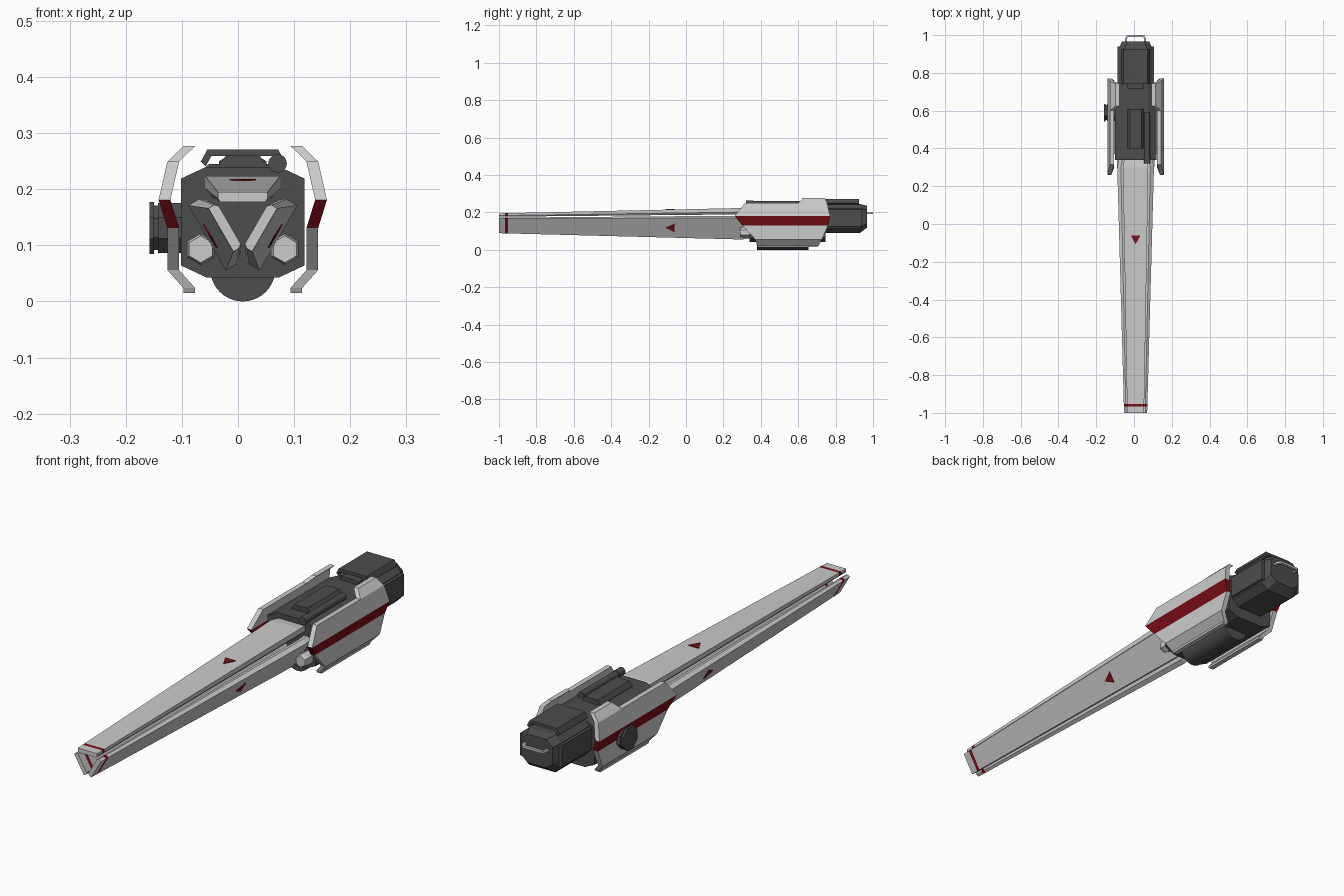
import bpy, bmesh, math
from mathutils import Matrix, Vector

if "Cube" in bpy.data.objects:
    bpy.data.objects.remove(bpy.data.objects["Cube"])

CX = 0.0085   # symmetry plane
AXIS_Z = 0.15  # barrel axis height


def material(name, r, g, b):
    m = bpy.data.materials.new(name)
    m.use_nodes = True
    m.diffuse_color = (r, g, b, 1)
    m.node_tree.nodes["Principled BSDF"].inputs["Base Color"].default_value = (r, g, b, 1)
    return m


LIGHT = material("light grey", 0.6, 0.6, 0.6)
DARK = material("dark grey", 0.075, 0.075, 0.075)
RED = material("deep red", 0.2, 0.005, 0.008)


def loft(name, rings, mat, red_bands=()):
    """Skin equal-length rings, cap both ends, paint chosen bands red."""
    bm = bmesh.new()
    rows = [[bm.verts.new(p) for p in ring] for ring in rings]
    n = len(rows[0])
    for k in range(len(rows) - 1):
        for i in range(n):
            j = (i + 1) % n
            f = bm.faces.new((rows[k][i], rows[k][j], rows[k + 1][j], rows[k + 1][i]))
            f.material_index = 1 if k in red_bands else 0
    bm.faces.new(rows[0])
    bm.faces.new(rows[-1])
    bmesh.ops.recalc_face_normals(bm, faces=bm.faces)
    mesh = bpy.data.meshes.new(name)
    bm.to_mesh(mesh)
    bm.free()
    mesh.materials.append(mat)
    mesh.materials.append(RED)
    ob = bpy.data.objects.new(name, mesh)
    bpy.context.collection.objects.link(ob)
    return ob


def extrude_y(name, profile, y0, y1, mat=DARK):
    return loft(name, [[(CX + x, y, z) for x, z in profile] for y in (y0, y1)], mat)


def octagon(hw, z0, z1, cx, cz):
    return [(-hw, z0 + cz), (-hw + cx, z0), (hw - cx, z0), (hw, z0 + cz),
            (hw, z1 - cz), (hw - cx, z1), (-hw + cx, z1), (-hw, z1 - cz)]


def circle(r, n, start=0.0):
    return [(r * math.cos(start + math.tau * i / n), r * math.sin(start + math.tau * i / n))
            for i in range(n)]


# Three tapering barrel blades around one axis
def blade_size(y):
    t = (y + 1) / 1.3
    return 0.0445 + 0.0225 * t, 0.045 + 0.0285 * t, 0.018 + 0.016 * t


def place(u, v, y, angle):
    c, s = math.cos(angle), math.sin(angle)
    return (CX + u * c - v * s, y, AXIS_Z + u * s + v * c)


def blade_ring(y, angle, shrink=0.0):
    hw, d, t = blade_size(min(y, 0.3))
    hw, d = hw - shrink, d - shrink
    inner = hw - 0.3 * t
    section = [(-hw, d), (hw, d), (hw, d - 0.65 * t), (inner, d - t),
               (-inner, d - t), (-hw, d - 0.65 * t)]
    return [place(u, v, y, angle) for u, v in section]


for k, label in enumerate(("top", "right_side", "left_side")):
    a = k * math.tau / 3
    rings = [blade_ring(y, a) for y in (-1, -0.967, -0.952, 0.3)]
    rings.append(blade_ring(0.36, a, 0.008))
    loft(label + "_barrel_blade", rings, LIGHT, red_bands=(1,))
    tri = [(-0.024, -0.062), (0.024, -0.062), (0, -0.108)]
    loft(label + "_triangle_mark",
         [[place(u, blade_size(y)[1] + h, y, a) for u, y in tri] for h in (-0.002, 0.003)], RED)

# Main housing with round underside drum
extrude_y("housing", octagon(0.11, 0.043, 0.24, 0.045, 0.021), 0.34, 0.745)
extrude_y("underside_drum", [(x, z + 0.058) for x, z in circle(0.058, 40)], 0.38, 0.655)

# Top fittings
extrude_y("top_box", [(-0.043, 0.235), (0.043, 0.235), (0.043, 0.242), (0.03, 0.26),
                      (-0.03, 0.26), (-0.043, 0.242)], 0.4, 0.61)
extrude_y("top_tube", [(x + 0.062, z + 0.246) for x, z in circle(0.015, 20)], 0.35, 0.59)
extrude_y("top_tube_cap", [(x + 0.062, z + 0.246) for x, z in circle(0.0165, 20)], 0.32, 0.36)
extrude_y("rear_latch", octagon(0.042, 0.235, 0.256, 0.01, 0.006), 0.715, 0.75)

# Front nozzles
for side, label in ((-1, "right"), (1, "left")):
    hexagon = circle(0.028, 6, math.pi / 6)
    loft(label + "_nozzle",
         [[(CX + side * 0.075 + x * s, y, 0.093 + z * s) for x, z in hexagon]
          for y, s in ((0.29, 0.85), (0.305, 1), (0.36, 1))], LIGHT)

# Side armour: rows of (offset, height, front, rear)
ARMOUR = [(0.1345, 0.249, 0.315, 0.755), (0.150, 0.181, 0.26, 0.77),
          (0.1345, 0.131, 0.30, 0.76), (0.1345, 0.056, 0.37, 0.727),
          (0.106, 0.024, 0.38, 0.71), (0.106, 0.015, 0.385, 0.70)]
TAB = [(0.106, 0.277, 0.625, 0.743), (0.1345, 0.249, 0.60, 0.755)]
FLANGE = [(0.118, 0.264, 0.32, 0.60), (0.1345, 0.249, 0.315, 0.60)]


def armour_rings(rows, side):
    return [[(CX + side * x, y, z) for x, y in
             ((o, y0), (o, y1), (o - 0.021, y1), (o - 0.021, y0))] for o, z, y0, y1 in rows]


for side, label in ((-1, "right"), (1, "left")):
    loft(label + "_armour", armour_rings(ARMOUR, side), LIGHT, red_bands=(1,))
    loft(label + "_armour_tab", armour_rings(TAB, side), LIGHT)

# Side knob with a groove
KNOB = [(-0.09, 0.046), (-0.143, 0.046), (-0.143, 0.041), (-0.150, 0.041),
        (-0.150, 0.048), (-0.158, 0.048)]
loft("side_knob", [[(x, 0.59 + y, 0.131 + z) for y, z in circle(r * 1.05, 8, math.pi / 8)]
                   for x, r in KNOB], DARK)

# Rear block with chamfered end, side plates and a bent roof plate
REAR = [(0.74, 0.088, 0.09, 0.245), (0.93, 0.088, 0.09, 0.245), (0.967, 0.072, 0.118, 0.236)]
loft("rear_block", [[(CX + x, y, z) for x, z in octagon(hw, z0, z1, 0.028, 0.025)]
                    for y, hw, z0, z1 in REAR], DARK)
for side, label in ((-1, "right"), (1, "left")):
    plate = [(side * x, z) for x, z in ((0.08, 0.12), (0.097, 0.125), (0.097, 0.215), (0.08, 0.22))]
    extrude_y(label + "_rear_plate", plate, 0.74, 0.94)
ROOF = [(-0.075, 0.249), (-0.063, 0.271), (0.063, 0.271), (0.075, 0.249),
        (0.066, 0.241), (0.056, 0.259), (-0.056, 0.259), (-0.066, 0.241)]
extrude_y("rear_roof", ROOF, 0.74, 0.925)

# Rear handle, a bent flat bar
HANDLE = [(-0.055, 0.96), (-0.055, 0.985), (-0.045, 1), (0.045, 1), (0.055, 0.985), (0.055, 0.96),
          (0.045, 0.96), (0.045, 0.981), (0.040, 0.989), (-0.040, 0.989), (-0.045, 0.981),
          (-0.045, 0.96)]
loft("rear_handle", [[(CX + x, y, z) for x, y in HANDLE] for z in (0.191, 0.2)], LIGHT)

# Smooth only the round parts
for ob in bpy.context.view_layer.objects:
    ob.select_set(False)
for name in ("underside_drum", "top_tube", "top_tube_cap"):
    ob = bpy.data.objects[name]
    ob.select_set(True)
    bpy.context.view_layer.objects.active = ob
bpy.ops.object.shade_smooth_by_angle(angle=math.radians(30))
